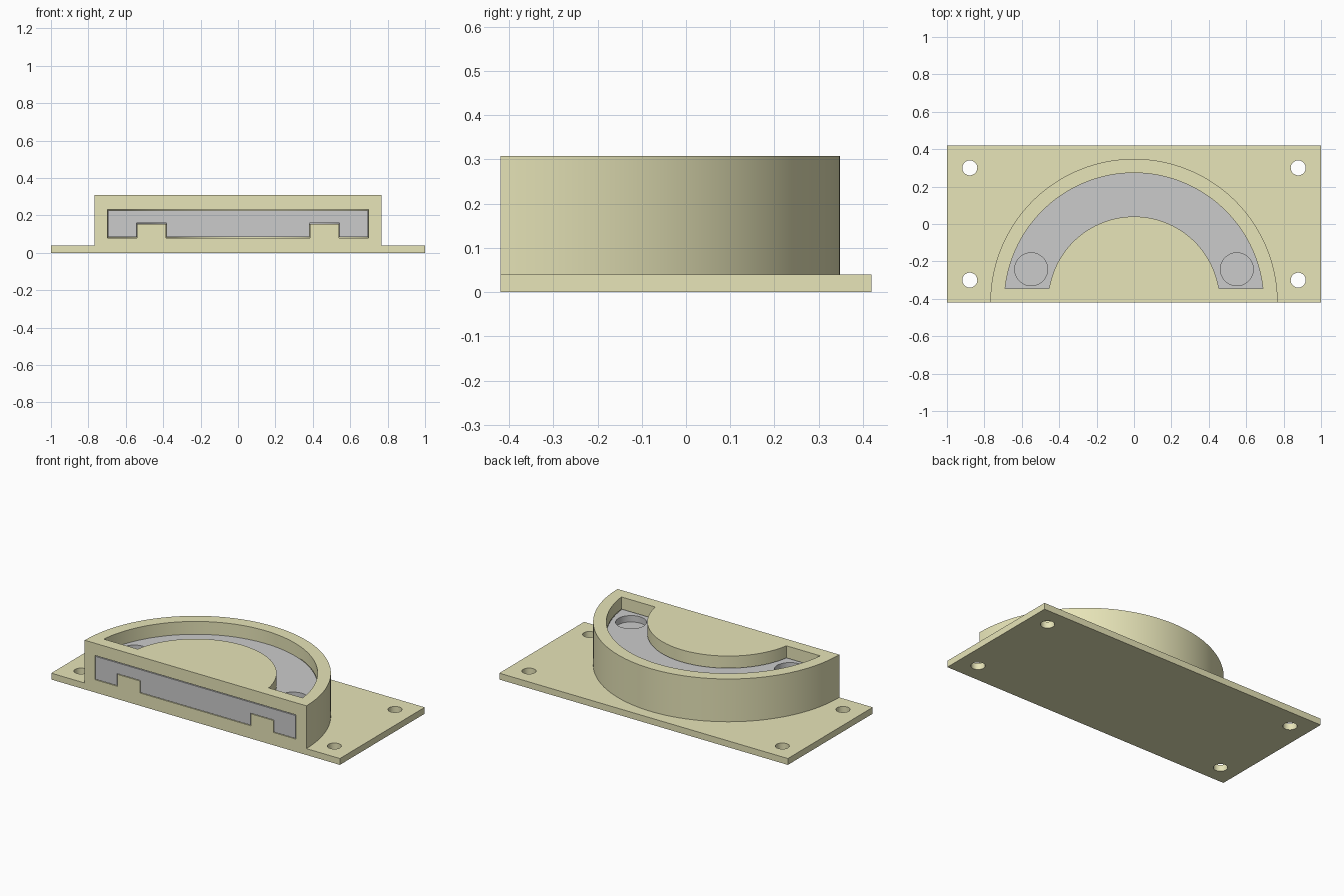
import bpy, bmesh, math

if "Cube" in bpy.data.objects:
    bpy.data.objects.remove(bpy.data.objects["Cube"])

CY = -0.42   # centre of all arcs lies on the front edge
SEG = 96


def prism(name, pts, z0, z1):
    bm = bmesh.new()
    f = bm.faces.new([bm.verts.new((x, y, z0)) for x, y in pts])
    r = bmesh.ops.extrude_face_region(bm, geom=[f])
    bmesh.ops.translate(bm, vec=(0, 0, z1 - z0),
                        verts=[v for v in r["geom"] if isinstance(v, bmesh.types.BMVert)])
    bmesh.ops.recalc_face_normals(bm, faces=bm.faces)
    me = bpy.data.meshes.new(name)
    bm.to_mesh(me)
    bm.free()
    ob = bpy.data.objects.new(name, me)
    bpy.context.collection.objects.link(ob)
    return ob


def arc(r, ymin):
    a0 = math.asin((ymin - CY) / r)
    return [(r * math.cos(a), CY + r * math.sin(a))
            for a in (a0 + (math.pi - 2 * a0) * i / SEG for i in range(SEG + 1))]


def half_disc(name, r, z0, z1, ymin=CY, r_in=0):
    inner = arc(r_in, ymin)[::-1] if r_in else []
    return prism(name, arc(r, ymin) + inner, z0, z1)


def box(name, x, y0, y1, z0, z1):
    return prism(name, [(-x, y0), (x, y0), (x, y1), (-x, y1)], z0, z1)


def peg(x, y, r, z0, z1):
    pts = [(x + r * math.cos(2 * math.pi * i / 48), y + r * math.sin(2 * math.pi * i / 48))
           for i in range(48)]
    return prism("cutter", pts, z0, z1)


def combine(ob, others, op):
    for o in others:
        m = ob.modifiers.new("bool", "BOOLEAN")
        m.operation, m.object, m.solver = op, o, "EXACT"
        bpy.context.view_layer.update()
        dg = bpy.context.evaluated_depsgraph_get()
        me = bpy.data.meshes.new_from_object(ob.evaluated_get(dg))
        ob.modifiers.clear()
        ob.data = me
        bpy.data.objects.remove(o)


def finish(ob, color=None):
    if color:
        mat = bpy.data.materials.new(ob.name + "_colour")
        mat.diffuse_color = color
        mat.use_nodes = True
        mat.node_tree.nodes["Principled BSDF"].inputs["Base Color"].default_value = mat.diffuse_color
        ob.data.materials.clear()
        ob.data.materials.append(mat)
    bpy.ops.object.select_all(action="DESELECT")
    ob.select_set(True)
    bpy.context.view_layer.objects.active = ob
    bpy.ops.object.shade_smooth_by_angle(angle=math.radians(30))


# mounting plate fused with the half-round housing
housing = box("housing", 1, -0.42, 0.42, 0, 0.04)
combine(housing, [half_disc("dome", 0.768, 0, 0.308)], "UNION")

# front slot with an arc-shaped rail left standing on its floor
slot = -0.5
combine(housing, [
    half_disc("cutter", 0.697, 0.155, 0.232, slot),
    half_disc("cutter", 0.385, 0.08, 0.16, slot),
    half_disc("cutter", 0.697, 0.08, 0.16, slot, 0.54),
    # open curved window in the top
    half_disc("cutter", 0.693, 0.2, 0.4, -0.345, 0.46),
], "DIFFERENCE")

# four screw holes
combine(housing, [peg(sx * 0.878, sy * 0.30, 0.04, -0.1, 0.1)
                  for sx in (-1, 1) for sy in (-1, 1)], "DIFFERENCE")
finish(housing, (0.80, 0.78, 0.48, 1))

# grey half-disc insert with a rail groove below and two finger recesses on top
insert = half_disc("sliding_insert", 0.694, 0.084, 0.227)
combine(insert, [half_disc("cutter", 0.543, 0.0, 0.159, slot, 0.382)]
        + [peg(s * 0.55, -0.242, 0.088, 0.187, 0.4) for s in (-1, 1)], "DIFFERENCE")
finish(insert)
